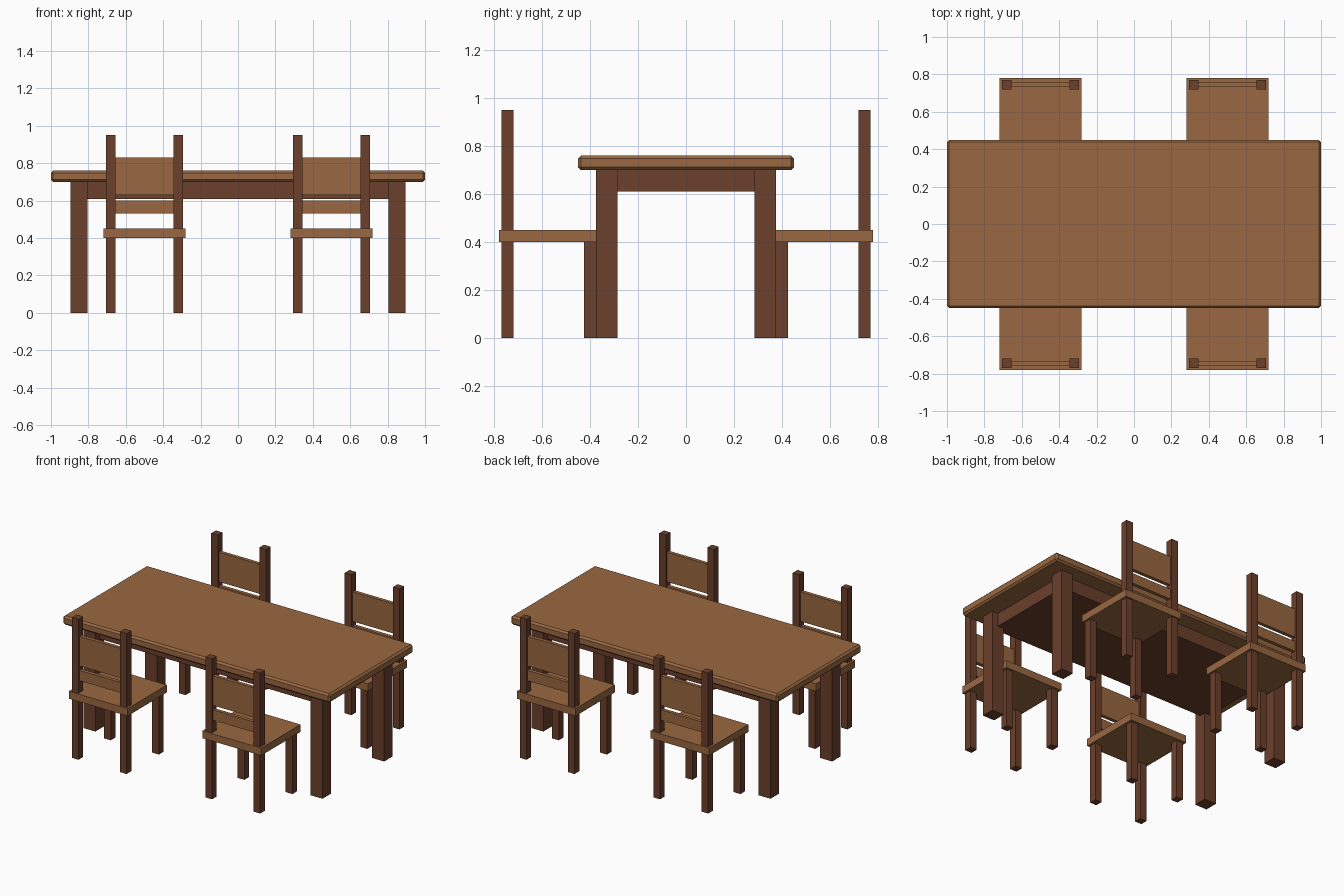
import bpy

if "Cube" in bpy.data.objects:
    bpy.data.objects.remove(bpy.data.objects["Cube"])


def material(name, rgb):
    m = bpy.data.materials.new(name)
    m.diffuse_color = (*rgb, 1)
    m.use_nodes = True
    m.node_tree.nodes["Principled BSDF"].inputs["Base Color"].default_value = m.diffuse_color
    return m


LIGHT = material("light_wood", (0.32, 0.137, 0.052))
DARK = material("dark_wood", (0.145, 0.05, 0.024))


def box(name, center, size, mat):
    bpy.ops.mesh.primitive_cube_add(size=1, location=center)
    ob = bpy.context.object
    ob.name = name
    ob.scale = size
    bpy.ops.object.transform_apply(location=False, rotation=False, scale=True)
    ob.data.materials.append(mat)
    return ob


# Table top with chamfered edges
top = box("table_top", (0, 0, 0.73), (2, 0.9, 0.06), LIGHT)
bev = top.modifiers.new("edge_bevel", "BEVEL")
bev.width = 0.012
bev.segments = 1

# Table legs and the solid apron block under the top
for sx in (-1, 1):
    for sy in (-1, 1):
        box("table_leg", (sx * 0.85, sy * 0.33, 0.35), (0.09, 0.09, 0.70), DARK)
box("apron", (0, 0, 0.655), (1.7, 0.66, 0.09), DARK)


def chair(cx, s):
    """Chair at cx; s is the side of the table its back faces."""
    box("seat", (cx, s * 0.57, 0.425), (0.44, 0.42, 0.05), LIGHT)
    for sx in (-1, 1):
        x = cx + sx * 0.18
        box("chair_front_leg", (x, s * 0.40, 0.20), (0.05, 0.05, 0.40), DARK)
        box("chair_back_post", (x, s * 0.745, 0.475), (0.05, 0.05, 0.95), DARK)
    # Back rest slats between the posts
    box("upper_slat", (cx, s * 0.745, 0.73), (0.31, 0.025, 0.20), LIGHT)
    box("lower_slat", (cx, s * 0.745, 0.565), (0.31, 0.025, 0.07), LIGHT)


for cx in (-0.5, 0.5):
    for s in (-1, 1):
        chair(cx, s)
